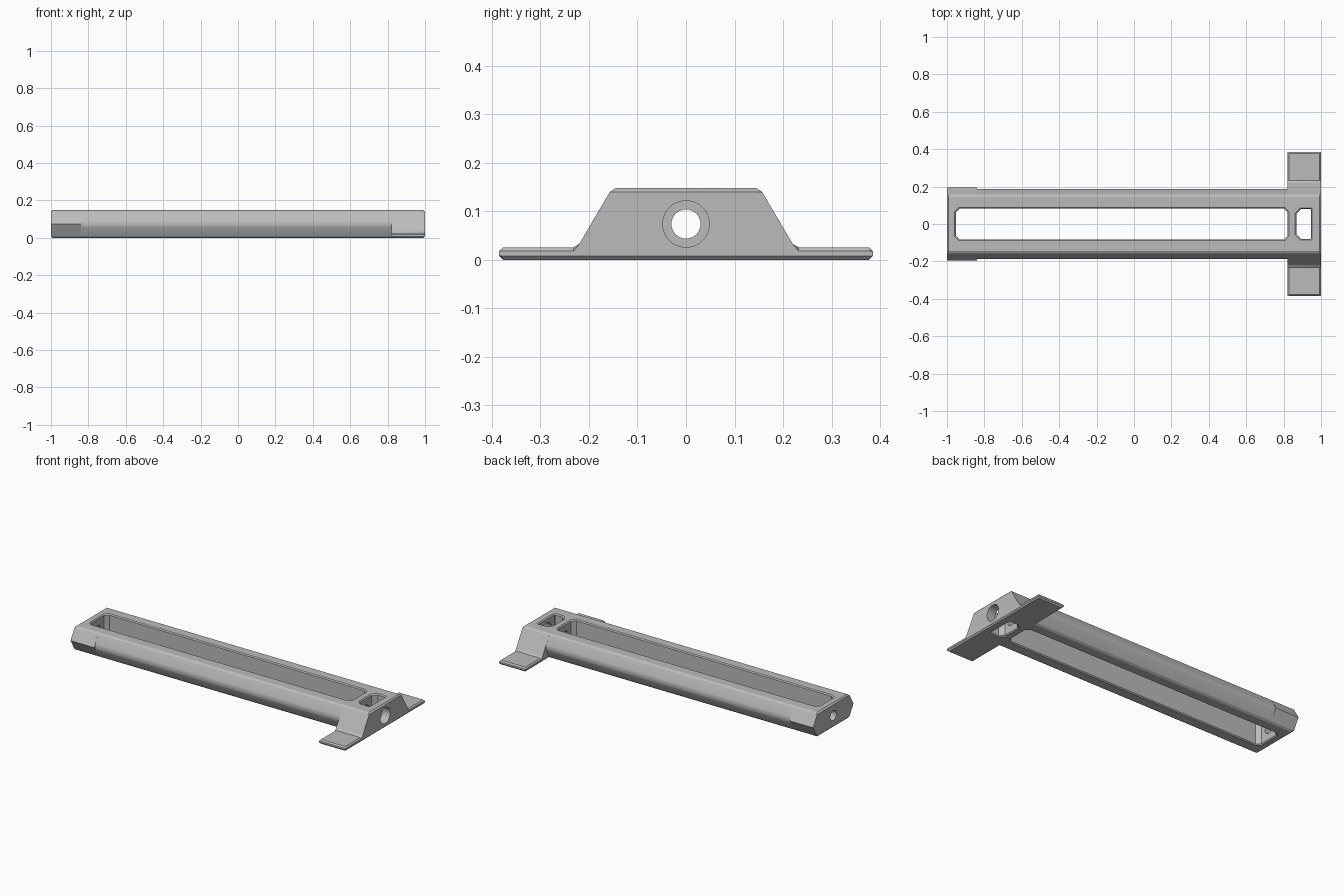
import bpy, bmesh, math

if "Cube" in bpy.data.objects:
    bpy.data.objects.remove(bpy.data.objects["Cube"])

grey = bpy.data.materials.new("mid grey")
grey.use_nodes = True
COLOUR = (0.5, 0.5, 0.5, 1)
grey.diffuse_color = COLOUR
grey.node_tree.nodes["Principled BSDF"].inputs["Base Color"].default_value = COLOUR

TOP, MID, EDGE = 0.148, 0.074, 0.008


def loft(name, loops):
    """Solid skinned through matching point loops, capped at both ends."""
    bm = bmesh.new()
    rings = [[bm.verts.new(p) for p in loop] for loop in loops]
    n = len(rings[0])
    for a, b in zip(rings, rings[1:]):
        for i in range(n):
            j = (i + 1) % n
            bm.faces.new((a[i], a[j], b[j], b[i]))
    bm.faces.new(rings[0])
    bm.faces.new(rings[-1])
    bmesh.ops.recalc_face_normals(bm, faces=bm.faces)
    mesh = bpy.data.meshes.new(name)
    bm.to_mesh(mesh)
    bm.free()
    mesh.materials.append(grey)
    ob = bpy.data.objects.new(name, mesh)
    bpy.context.collection.objects.link(ob)
    return ob


def bar(name, half, x0, x1, bevel0=True, bevel1=True):
    """Extrude a mirrored half profile along x with chamfered end edges."""
    outline = half + [(-y, z) for y, z in reversed(half)]

    def ring(x, inset):
        pts = []
        for y, z in outline:
            if inset:
                z = min(max(z, EDGE), TOP - EDGE)
                if abs(y) > 0.225:
                    z = min(z, 0.018)
            pts.append((x, y, z))
        return pts

    rings = [ring(x0, True)] if bevel0 else []
    rings += [ring(x0 + EDGE * bevel0, False), ring(x1 - EDGE * bevel1, False)]
    if bevel1:
        rings.append(ring(x1, True))
    return loft(name, rings)


def combine(target, other, operation):
    mod = target.modifiers.new("combine", "BOOLEAN")
    mod.operation, mod.solver, mod.object = operation, "EXACT", other
    bpy.context.view_layer.objects.active = target
    bpy.ops.object.modifier_apply(modifier=mod.name)
    bpy.data.objects.remove(other)


def slot(x0, x1, w, c0, c1):
    """Vertical through-slot cutter with corner chamfers and flared rims."""
    def ring(z, o):
        a, b, h = x0 - o, x1 + o, w + o
        return [(a + c0, -h, z), (b - c1, -h, z), (b, -h + c1, z), (b, h - c1, z),
                (b - c1, h, z), (a + c0, h, z), (a, h - c0, z), (a, -h + c0, z)]
    f = 0.012
    return loft("slot_cutter", [ring(-f / 2, f), ring(f / 2, 0),
                                ring(TOP - f / 2, 0), ring(TOP + f / 2, f)])


def bore(radius, x0, x1):
    turns = [math.tau * i / 48 for i in range(48)]
    return loft("bore_cutter", [[(x, radius * math.cos(t), MID + radius * math.sin(t))
                                 for t in turns] for x in (x0, x1)])


# Long bar with softened side ridges
ridge = [(0.175 + 0.012 * math.cos(t), MID + 0.026 * math.sin(t))
         for t in (math.radians(a) for a in range(-75, 76, 25))]
lower, upper = [(0.145, 0), (0.157, EDGE)], [(0.157, TOP - EDGE), (0.145, TOP)]
body = bar("frame_body", lower + [(0.184, 0.056)] + ridge[2:-2] + [(0.184, 0.092)] + upper,
           -1, 0.95, True, False)

# Sharp-edged end section
combine(body, bar("sharp_end", lower + [(0.196, MID)] + upper, -1, -0.84, True, False), "UNION")

# Mounting end with a flat foot on each side
foot = [(0.377, 0), (0.385, EDGE), (0.385, 0.018), (0.377, 0.026),
        (0.232, 0.026), (0.22, 0.033)]
combine(body, bar("foot_block", foot + upper, 0.82, 1), "UNION")

# Through slots and the lengthwise bore
combine(body, slot(-0.953, 0.822, 0.083, 0.022, 0.022), "DIFFERENCE")
combine(body, slot(0.868, 0.947, 0.079, 0.026, 0.004), "DIFFERENCE")
combine(body, bore(0.03, -1.1, 0.9), "DIFFERENCE")
combine(body, bore(0.048, 0.9, 1.1), "DIFFERENCE")

bpy.ops.object.select_all(action="DESELECT")
body.select_set(True)
bpy.context.view_layer.objects.active = body
bpy.ops.object.shade_smooth_by_angle(angle=math.radians(25))
